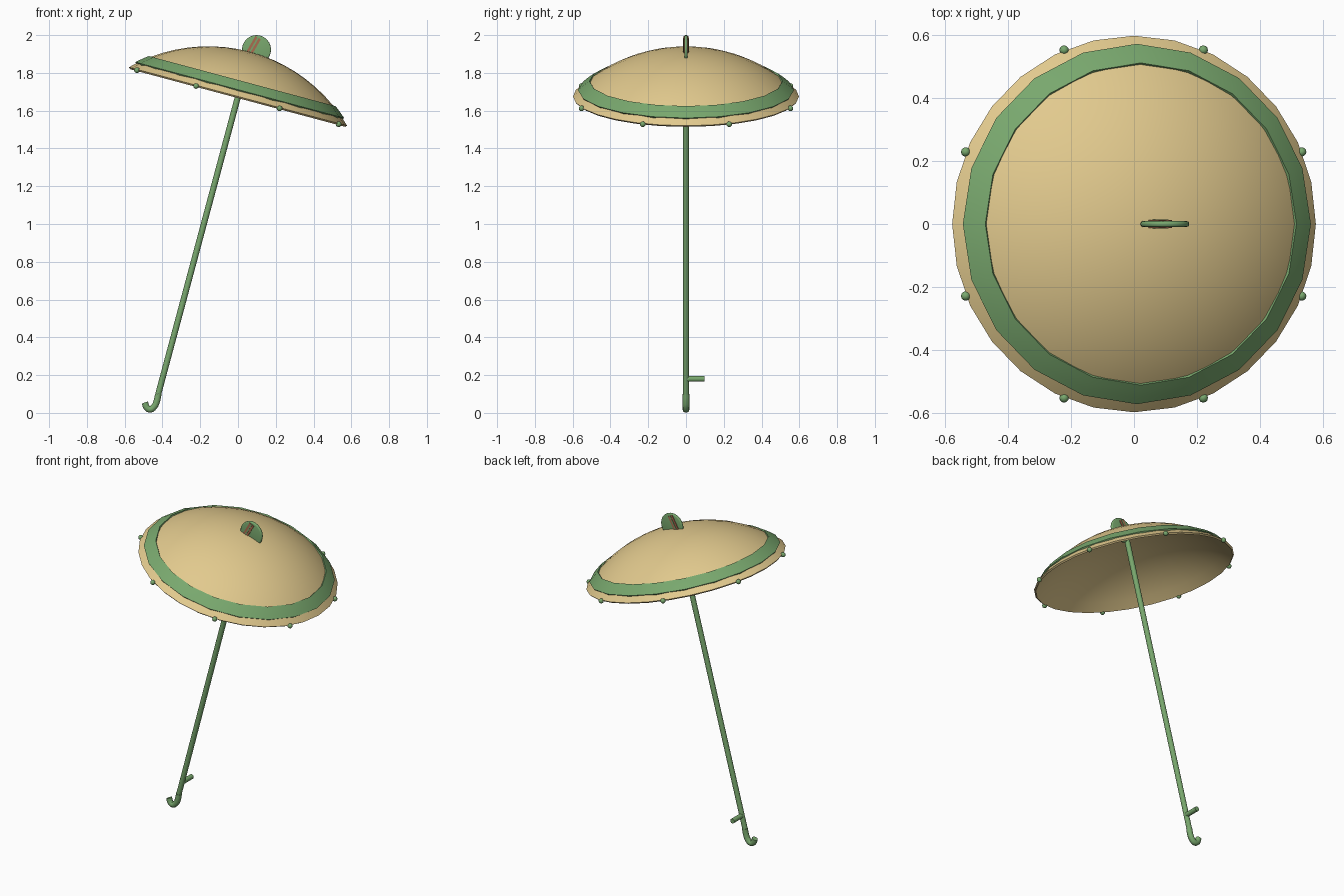
import bpy, bmesh, math
from mathutils import Matrix, Vector

if "Cube" in bpy.data.objects:
    bpy.data.objects.remove(bpy.data.objects["Cube"])

TILT = math.radians(15)
FRAME = Matrix.Translation((0, 0, 1.675)) @ Matrix.Rotation(TILT, 4, 'Y')
R, H = 0.853, 0.245          # canopy sphere radius and cap height


def material(name, rgb):
    m = bpy.data.materials.new(name)
    m.diffuse_color = (*rgb, 1)
    m.use_nodes = True
    m.node_tree.nodes["Principled BSDF"].inputs["Base Color"].default_value = m.diffuse_color
    return m


TAN = material("tan", (0.76, 0.59, 0.27))
GREEN = material("green", (0.19, 0.39, 0.155))
BROWN = material("brown", (0.40, 0.15, 0.08))


def finish(name, bm, mat, matrix=FRAME, angle=40):
    bmesh.ops.recalc_face_normals(bm, faces=bm.faces)
    me = bpy.data.meshes.new(name)
    bm.to_mesh(me)
    bm.free()
    ob = bpy.data.objects.new(name, me)
    bpy.context.collection.objects.link(ob)
    ob.matrix_world = matrix
    me.materials.append(mat)
    bpy.ops.object.select_all(action='DESELECT')
    ob.select_set(True)
    bpy.context.view_layer.objects.active = ob
    bpy.ops.object.shade_smooth_by_angle(angle=math.radians(angle))
    return ob


def lathe(name, profile, sides, mat, closed=False):
    bm = bmesh.new()
    vs = [bm.verts.new((r, 0, z)) for r, z in profile]
    es = [bm.edges.new(p) for p in zip(vs, vs[1:])]
    if closed:
        es.append(bm.edges.new((vs[-1], vs[0])))
    bmesh.ops.spin(bm, geom=vs + es, cent=(0, 0, 0), axis=(0, 0, 1),
                   angle=math.tau, steps=sides, use_duplicate=False)
    bmesh.ops.remove_doubles(bm, verts=bm.verts, dist=1e-4)
    return finish(name, bm, mat)


def rod(name, a, b, radius, mat, sides=16):
    a, b = Vector(a), Vector(b)
    bm = bmesh.new()
    bmesh.ops.create_cone(bm, cap_ends=True, segments=sides, radius1=radius,
                          radius2=radius, depth=(b - a).length)
    rot = (b - a).to_track_quat('Z', 'Y').to_matrix().to_4x4()
    return finish(name, bm, mat, Matrix.Translation((a + b) / 2) @ rot)


def arc(r0, r1, n, off):
    # points along the canopy sphere, offset along its normal
    a0, a1 = math.asin(r0 / R), math.asin(r1 / R)
    angles = [a0 + (a1 - a0) * i / n for i in range(n + 1)]
    return [((R + off) * math.sin(a), (R + off) * math.cos(a) + H - R) for a in angles]


# canopy shell
lathe("canopy", arc(0, 0.598, 10, 0) + arc(0, 0.598, 10, -0.012)[::-1], 28, TAN)

# raised trim band
lathe("canopy_band", arc(0.507, 0.567, 3, 0.008) + arc(0.507, 0.567, 3, -0.004)[::-1],
      20, GREEN, closed=True)

# rib tip beads
for i in range(8):
    a = math.radians(22.5 + 45 * i)
    bm = bmesh.new()
    bmesh.ops.create_uvsphere(bm, u_segments=12, v_segments=8, radius=0.015)
    spot = Matrix.Translation((0.598 * math.cos(a), 0.598 * math.sin(a), -0.004))
    finish(f"rib_bead_{i + 1}", bm, GREEN, FRAME @ spot, 60)

# shaft
bottom = FRAME @ Vector((0, 0, -1.63))
rod("shaft", bottom, FRAME @ Vector((0, 0, 0.24)), 0.016, GREEN)

# hooked handle
cu = bpy.data.curves.new("hook_handle", 'CURVE')
cu.dimensions = '3D'
cu.bevel_depth = 0.018
cu.bevel_resolution = 3
cu.use_fill_caps = True
cu.resolution_u = 5
path = [(bottom.x, bottom.z), (-0.43, 0.062), (-0.444, 0.033), (-0.465, 0.0185),
        (-0.483, 0.028), (-0.493, 0.055)]
sp = cu.splines.new('BEZIER')
sp.bezier_points.add(len(path) - 1)
for p, (x, z) in zip(sp.bezier_points, path):
    p.co = (x, 0, z)
    p.handle_left_type = p.handle_right_type = 'AUTO'
hook = bpy.data.objects.new("hook_handle", cu)
bpy.context.collection.objects.link(hook)
cu.materials.append(GREEN)

# side peg on the shaft
rod("side_peg", (-0.40, 0, 0.18), (-0.40, 0.098, 0.18), 0.015, GREEN)

# rounded disc finial on top
bm = bmesh.new()
bmesh.ops.create_cone(bm, cap_ends=True, segments=24, radius1=0.077,
                      radius2=0.077, depth=0.018)
rims = [e for e in bm.edges if abs(e.verts[0].co.z - e.verts[1].co.z) < 1e-5]
bmesh.ops.bevel(bm, geom=rims, offset=0.007, segments=3, profile=0.5, affect='EDGES')
finish("finial", bm, GREEN,
       Matrix.Translation((0.098, 0, 1.923)) @ Matrix.Rotation(math.pi / 2, 4, 'X'))

# slanted strap around the finial, with a green centre line
for name, width, depth, mat in (("finial_strap", 0.034, 0.026, BROWN),
                                ("finial_strap_line", 0.008, 0.030, GREEN)):
    bm = bmesh.new()
    bmesh.ops.create_cube(bm, size=1, matrix=Matrix.Diagonal((width, depth, 0.125, 1)))
    finish(name, bm, mat, Matrix.Translation((0.075, 0, 1.932))
           @ Matrix.Rotation(math.radians(30), 4, 'Y'))
